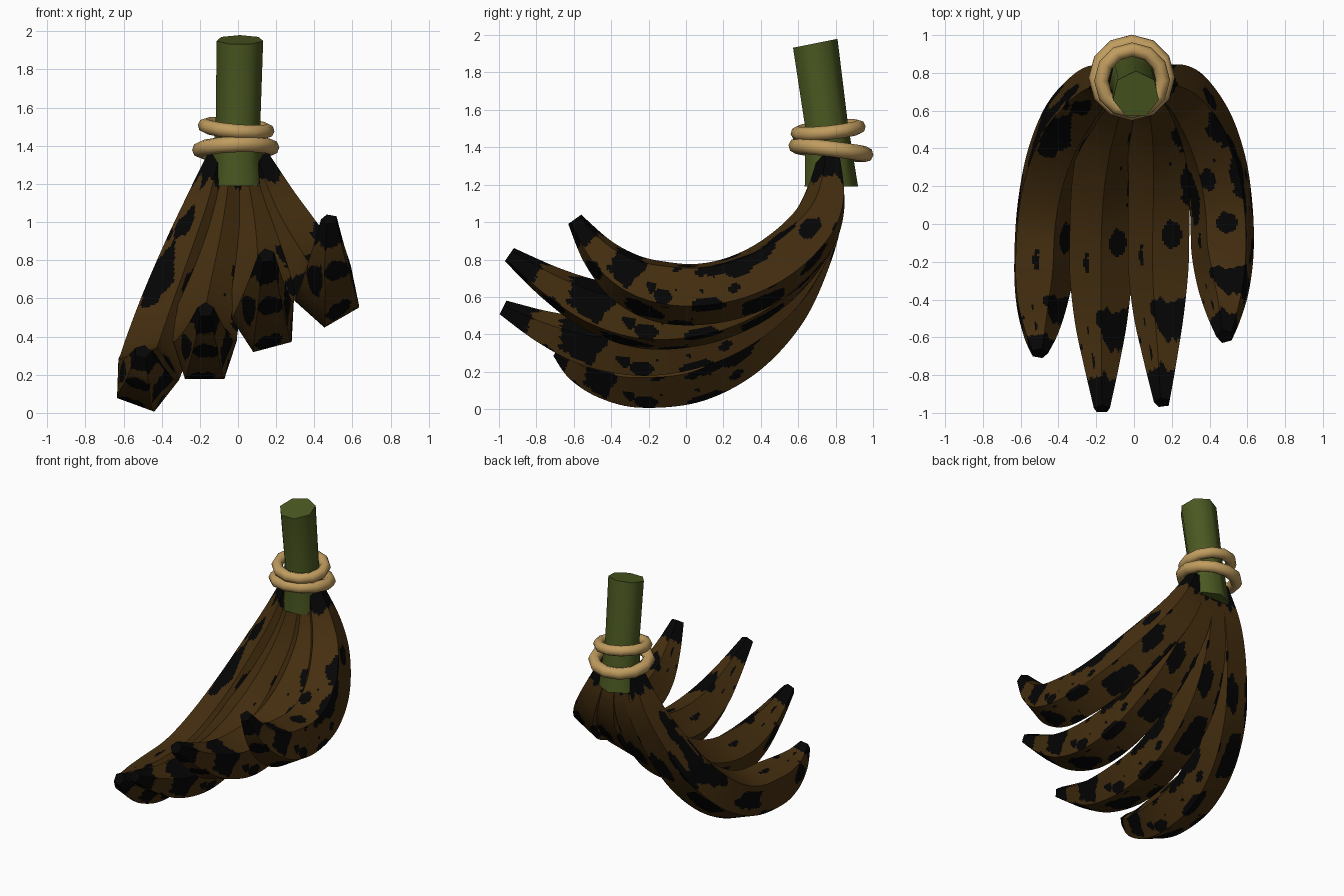
import bpy, bmesh, math
from mathutils import Vector, Matrix, noise

if "Cube" in bpy.data.objects:
    bpy.data.objects.remove(bpy.data.objects["Cube"])


def material(name, rgb):
    m = bpy.data.materials.new(name)
    m.diffuse_color = (*rgb, 1)
    m.use_nodes = True
    m.node_tree.nodes["Principled BSDF"].inputs["Base Color"].default_value = m.diffuse_color
    return m


BROWN = material("overripe brown", (0.060, 0.028, 0.005))
BLACK = material("rot black", (0.0015, 0.0015, 0.0015))
GREEN = material("stem green", (0.070, 0.098, 0.015))
ROPE = material("rope tan", (0.53, 0.335, 0.115))


def finish(name, bm, mats, angle):
    bmesh.ops.recalc_face_normals(bm, faces=bm.faces)
    me = bpy.data.meshes.new(name)
    bm.to_mesh(me)
    bm.free()
    for m in mats:
        me.materials.append(m)
    ob = bpy.data.objects.new(name, me)
    bpy.context.collection.objects.link(ob)
    bpy.ops.object.select_all(action='DESELECT')
    ob.select_set(True)
    bpy.context.view_layer.objects.active = ob
    bpy.ops.object.shade_smooth_by_angle(angle=math.radians(angle))
    return ob


def skin(bm, rings):
    """Bridge rings of points, cap both ends; returns side faces by row."""
    vs = [[bm.verts.new(p) for p in r] for r in rings]
    n = len(vs[0])
    rows = [[bm.faces.new((a[i], a[(i + 1) % n], b[(i + 1) % n], b[i])) for i in range(n)]
            for a, b in zip(vs, vs[1:])]
    return rows, [bm.faces.new(vs[0]), bm.faces.new(vs[-1])]


# Spots shared by all bananas: angle, position along, angular radius, length radius
SPOTS = [(65, .80, 38, .045), (55, .59, 18, .032), (5, .80, 45, .055), (10, .45, 20, .09),
         (30, .30, 18, .045), (-10, .24, 18, .035), (190, .34, 26, .08), (185, .22, 18, .06),
         (195, .54, 26, .05), (200, .82, 32, .045), (-90, .70, 26, .045), (-60, .55, 20, .045),
         (-100, .42, 22, .05), (-75, .28, 18, .04), (-120, .60, 12, .025), (-40, .66, 14, .025),
         (-90, .86, 32, .028), (-130, .30, 14, .05)]


def is_black(deg, t, spots):
    a = math.radians(deg)
    p = Vector((math.cos(a), math.sin(a), t * 8))
    wob = noise.noise(p * 1.9) * 0.6 + noise.noise(p * 4.5) * 0.25
    if t > 0.925 + 0.03 * wob or t < 0.07 + 0.05 * wob:
        return True
    for sa, st, ra, rt in spots:
        d = (deg - sa + 180) % 360 - 180
        if math.hypot(d / ra, (t - st) / rt) < 1.03 + wob:
            return True
    return noise.noise(p * 2.6 + Vector((4, 2, 7))) > 0.56


def spline(p0, p1, p2, p3, t):
    return 0.5 * (2 * p1 + (p2 - p0) * t + (2 * p0 - 5 * p1 + 4 * p2 - p3) * t * t
                  + (3 * p1 - p0 - 3 * p2 + p3) * t ** 3)


SIDES, SUB, STEPS = 5, 16, 22


def banana(name, path, radii, roll, extra=()):
    pts = [Vector(p) for p in path]
    side = Vector((math.cos(math.radians(roll)), 0, math.sin(math.radians(roll))))
    coarse = []
    for i, p in enumerate(pts):
        t = (pts[min(i + 1, len(pts) - 1)] - pts[max(i - 1, 0)]).normalized()
        u = t.cross(side).normalized()
        s = u.cross(t)
        cs = [p + radii[i] * (s * math.cos(a) + u * math.sin(a))
              for a in (math.radians(90 + 72 * k) for k in range(SIDES))]
        # finely divided pentagon, so that spots can follow the faces
        coarse.append([cs[k].lerp(cs[(k + 1) % SIDES], j / SUB)
                       for k in range(SIDES) for j in range(SUB)])
    last = len(coarse) - 1
    fine = [[spline(*q, j / STEPS) for q in zip(coarse[max(i - 1, 0)], coarse[i], coarse[i + 1],
                                                coarse[min(i + 2, last)])]
            for i in range(last) for j in range(STEPS)] + [coarse[-1]]
    bm = bmesh.new()
    rows, caps = skin(bm, fine)
    spots = SPOTS + list(extra)
    for r, row in enumerate(rows):
        for c, f in enumerate(row):
            f.material_index = int(is_black(90 + 360 * (c + .5) / len(row),
                                            (r + .5) / len(rows), spots))
    for f in caps:
        f.material_index = 1
    finish(name, bm, [BROWN, BLACK], 35)


RAD = [.066, .12, .15, .17, .176, .176, .174, .145, .098, .045]
banana("banana_far_left",
       [(-.10, .77, 1.34), (-.165, .742, 1.09), (-.25, .655, .84), (-.35, .505, .56), (-.43, .29, .335),
        (-.475, .04, .205), (-.49, -.24, .175), (-.50, -.43, .195), (-.50, -.58, .245), (-.50, -.685, .32)],
       RAD, -20, [(140, .30, 26, .08), (130, .18, 18, .04), (40, .30, 36, .06)])
banana("banana_mid_left",
       [(-.035, .77, 1.34), (-.06, .742, 1.10), (-.09, .655, .87), (-.13, .485, .63), (-.16, .25, .45),
        (-.172, 0, .35), (-.175, -.26, .32), (-.175, -.53, .35), (-.172, -.76, .43), (-.17, -.98, .54)],
       RAD, 0)
banana("banana_mid_right",
       [(.035, .77, 1.34), (.075, .745, 1.11), (.11, .665, .92), (.135, .49, .72), (.145, .28, .58),
        (.145, .04, .50), (.143, -.23, .487), (.143, -.49, .55), (.147, -.72, .67), (.15, -.945, .825)],
       RAD, 15)
banana("banana_far_right",
       [(.10, .77, 1.34), (.185, .75, 1.12), (.27, .675, .95), (.37, .50, .78), (.437, .29, .67),
        (.468, .07, .625), (.475, -.14, .64), (.48, -.32, .71), (.48, -.47, .84), (.48, -.595, 1.015)],
       RAD, 30, [(135, .50, 22, .08), (75, .45, 14, .04)])

# Stem: seven-sided, slightly bent, with a slanted top
bm = bmesh.new()
rings = []
for x, y, z, r, slant in [(0, .77, 1.19, .15, 0), (0, .745, 1.52, .12, .1), (.01, .685, 1.955, .125, .2)]:
    ring = []
    for k in range(7):
        a = math.radians(90 + 360 * k / 7)
        dy = r * math.sin(a)
        ring.append((x + r * math.cos(a), y + dy, z + slant * dy))
    rings.append(ring)
skin(bm, rings)
finish("stem", bm, [GREEN], 60)


# Rope loops tied round the stem
def rope(name, centre, major, minor, tilt_x, tilt_y):
    bm = bmesh.new()
    n, m = 12, 8
    rot = Matrix.Rotation(math.radians(tilt_x), 3, 'X') @ Matrix.Rotation(math.radians(tilt_y), 3, 'Y')
    vs = []
    for i in range(n):
        a = 2 * math.pi * i / n
        row = []
        for j in range(m):
            b = 2 * math.pi * j / m
            r = major + minor * math.cos(b)
            row.append(bm.verts.new(rot @ Vector((r * math.cos(a), r * math.sin(a), minor * math.sin(b)))
                                    + Vector(centre)))
        vs.append(row)
    for i in range(n):
        for j in range(m):
            bm.faces.new((vs[i][j], vs[(i + 1) % n][j], vs[(i + 1) % n][(j + 1) % m], vs[i][(j + 1) % m]))
    finish(name, bm, [ROPE], 60)


rope("upper_rope_loop", (-.01, .76, 1.492), .164, .038, 6, 5)
rope("lower_rope_loop", (-.012, .775, 1.385), .187, .042, -7, -2)
